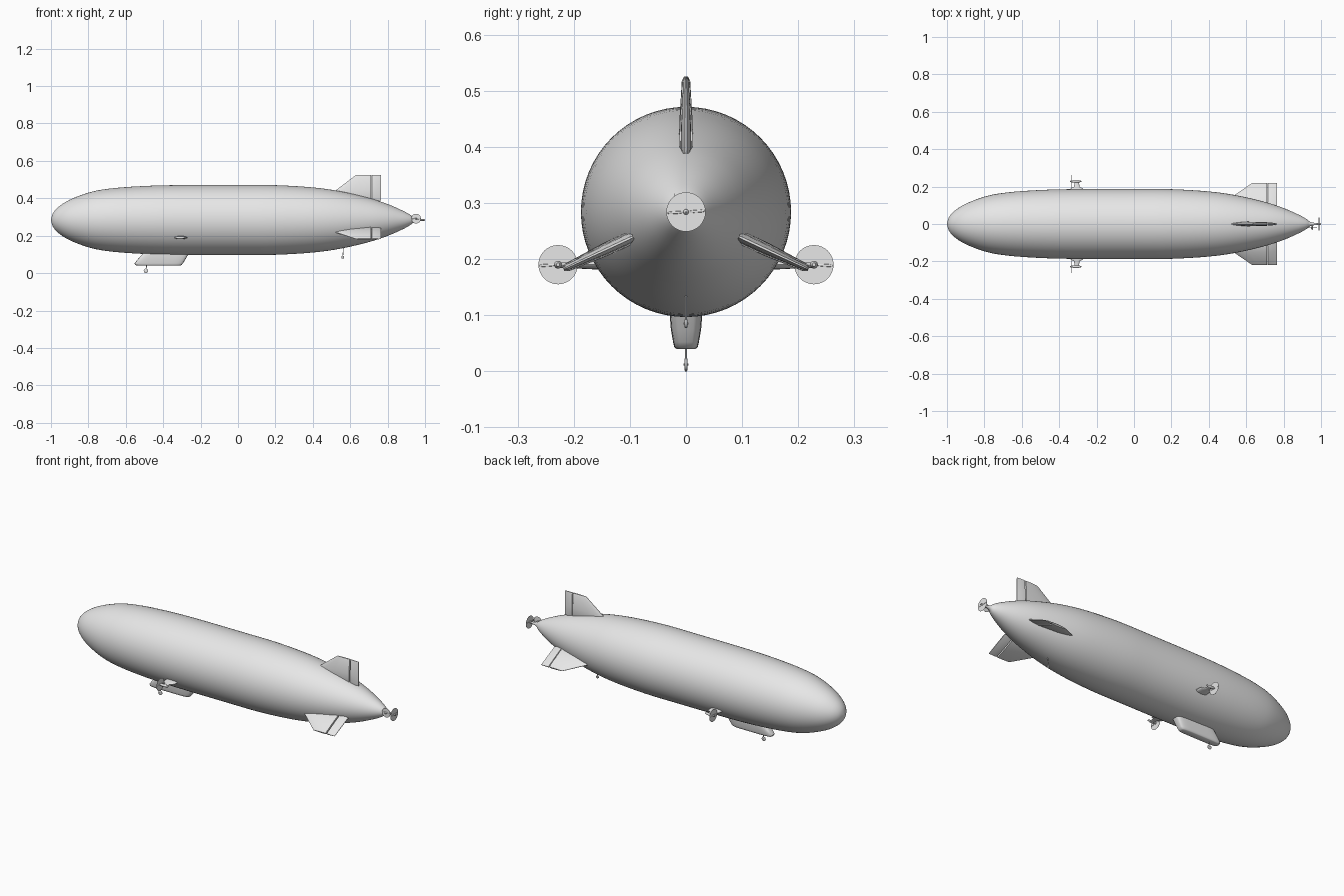
import bpy, bmesh, math
from mathutils import Vector, Matrix

cube = bpy.data.objects.get("Cube")
if cube:
    bpy.data.objects.remove(cube, do_unlink=True)

AXIS_Z = 0.284


def material(name, value):
    mat = bpy.data.materials.new(name)
    mat.use_nodes = True
    colour = (value, value, value, 1)
    mat.diffuse_color = colour
    bsdf = mat.node_tree.nodes["Principled BSDF"]
    bsdf.inputs["Base Color"].default_value = colour
    bsdf.inputs["Roughness"].default_value = 0.6
    return mat


GREY = material("light grey", 0.8)


def finish(bm, name, angle=35):
    bmesh.ops.recalc_face_normals(bm, faces=bm.faces)
    mesh = bpy.data.meshes.new(name)
    bm.to_mesh(mesh)
    bm.free()
    mesh.materials.append(GREY)
    obj = bpy.data.objects.new(name, mesh)
    bpy.context.collection.objects.link(obj)
    bpy.ops.object.select_all(action="DESELECT")
    obj.select_set(True)
    bpy.context.view_layer.objects.active = obj
    bpy.ops.object.shade_smooth_by_angle(angle=math.radians(angle))
    return obj


def loft(name, rings, angle=35):
    """Skin a list of equal-length point rings and cap both ends."""
    bm = bmesh.new()
    loops = [[bm.verts.new(p) for p in ring] for ring in rings]
    for a, b in zip(loops, loops[1:]):
        for i in range(len(a)):
            j = (i + 1) % len(a)
            bm.faces.new((a[i], a[j], b[j], b[i]))
    bm.faces.new(loops[0])
    bm.faces.new(loops[-1])
    return finish(bm, name, angle)


def circle(n):
    return [(math.cos(t * math.tau / n), math.sin(t * math.tau / n)) for t in range(n)]


def turned(name, profile, centre, axis, sides=16):
    """Lathe (distance, radius) pairs around an axis through centre."""
    rot = Vector(axis).to_track_quat("Z", "Y").to_matrix()
    return loft(name, [[Vector(centre) + rot @ Vector((r * c, r * s, d))
                        for c, s in circle(sides)] for d, r in profile])


def rod(name, start, end, radius, sides=10):
    span = Vector(end) - Vector(start)
    return turned(name, [(0, radius), (span.length, radius)], start, span, sides)


def spline(points, steps):
    """Smooth curve through profile points."""
    pts = [Vector(p) for p in points]
    pts = [pts[0]] + pts + [pts[-1]]
    out = []
    for a, b, c, d in zip(pts, pts[1:], pts[2:], pts[3:]):
        for k in range(steps):
            t = k / steps
            out.append(0.5 * (2 * b + (c - a) * t + (2 * a - 5 * b + 4 * c - d) * t ** 2
                              + (3 * b - a - 3 * c + d) * t ** 3))
    return out + [pts[-1]]


# Envelope
hull_profile = [(-1, 0.001), (-0.99, 0.035), (-0.96, 0.07), (-0.9, 0.108), (-0.8, 0.146),
                (-0.7, 0.166), (-0.55, 0.179), (-0.35, 0.186), (0, 0.187), (0.2, 0.186),
                (0.4, 0.174), (0.55, 0.153), (0.7, 0.118), (0.8, 0.085), (0.88, 0.05),
                (0.92, 0.028), (0.94, 0.013), (0.96, 0.007), (0.975, 0.006)]
turned("envelope", [tuple(p) for p in spline(hull_profile, 4)], (0, 0, AXIS_Z), (1, 0, 0), 64)


# Tail fins with hinged control surfaces, set radially round the hull
def fin_piece(name, sections, angle):
    turn = Matrix.Rotation(angle, 3, "X")
    rings = []
    for height, front, back, front_t, mid_t, back_t in sections:
        shape = [(0, front_t * 0.4), (0.04, front_t), (0.2, (front_t + mid_t) / 2),
                 (0.5, mid_t), (1, back_t)]
        outline = shape + [(u, -t) for u, t in reversed(shape)]
        rings.append([turn @ Vector((front + (back - front) * u, t, height))
                      + Vector((0, 0, AXIS_Z)) for u, t in outline])
    return loft(name, rings)


for label, degrees in (("top", 0), ("left", 115), ("right", -115)):
    angle = math.radians(degrees)
    fin, rudder = [], []
    for height, front, scale in ((0.104, 0.45, 0.7), (0.112, 0.46, 1), (0.16, 0.525, 0.95),
                                 (0.234, 0.622, 0.6), (0.241, 0.632, 0.3)):
        fin.append((height, front, 0.71, 0.004 * scale, 0.0125 * scale, 0.0115 * scale))
        rudder.append((height, 0.714, 0.764, 0.0095 * scale, 0.008 * scale, 0.002 * scale))
    fin_piece(label + "_fin", fin, angle)
    fin_piece(label + "_control_surface", rudder, angle)


# Propellers: thin spinning disc, two blades and a spinner
def propeller(name, centre, axis, radius, tilt):
    centre, axis = Vector(centre), Vector(axis)
    rot = axis.to_track_quat("Z", "Y").to_matrix()
    turned(name + "_disc", [(-0.0004, radius), (0.0004, radius)], centre, axis, 32)
    side = axis.cross(Vector((0, 0, 1))).normalized()
    up = side.cross(axis)
    for sign in (-1, 1):
        out = sign * (side * math.cos(tilt) + up * math.sin(tilt))
        flat = out.cross(axis)
        rings = []
        for u, width in ((0.05, 0.0012), (0.4, 0.0026), (0.8, 0.0026), (0.98, 0.001)):
            rings.append([centre + out * radius * u + flat * width * c + axis * 0.0018 * s
                          for c, s in circle(8)])
        loft(name + "_blade", rings)
    turned(name + "_spinner", [(-0.004, 0.005), (0.004, 0.005), (0.008, 0.004), (0.011, 0.001)],
           centre, axis, 12)


# Side engines on short swept pylons
for label, s in (("left", 1), ("right", -1)):
    rings = []
    for y, chord, thick, z in ((0.15, 0.036, 0.009, 0.19), (0.19, 0.034, 0.007, 0.19),
                               (0.2, 0.014, 0.005, 0.189), (0.228, 0.012, 0.005, 0.189)):
        rings.append([(-0.306 + chord * c, s * y, z + thick * v) for c, v in circle(16)])
    loft(label + "_pylon", rings)
    hub = (-0.332, s * 0.228, 0.19)
    turned(label + "_engine", [(0, 0.004), (0.008, 0.007), (0.035, 0.007), (0.05, 0.003)],
           hub, (1, 0, 0))
    propeller(label + "_propeller", hub, (-1, 0, 0), 0.035, -0.06 * s)

# Tail pusher propeller and sideways tail rotor
propeller("tail_propeller", (0.989, 0, AXIS_Z), (1, 0, 0), 0.035, -0.06)
rod("tail_shaft", (0.96, 0, AXIS_Z), (0.989, 0, AXIS_Z), 0.005)
rod("tail_rotor_shaft", (0.952, 0, 0.288), (0.952, -0.02, 0.291), 0.004)
propeller("tail_rotor", (0.952, -0.02, 0.291), (0, -1, 0), 0.026, 0.1)


# Gondola under the hull
def rounded_plan(z, front, back, half_width, n=40):
    ring = []
    for c, s in circle(n):
        x = math.copysign(abs(c) ** 0.4, c) * (back - front) / 2 + (front + back) / 2
        ring.append((x, math.copysign(abs(s) ** 0.4, s) * half_width, z))
    return ring


loft("gondola", [rounded_plan(*row) for row in (
    (0.04, -0.535, -0.31, 0.017), (0.043, -0.549, -0.302, 0.021),
    (0.052, -0.553, -0.294, 0.023), (0.075, -0.535, -0.28, 0.027),
    (0.1, -0.512, -0.266, 0.029), (0.12, -0.495, -0.255, 0.029))], 50)


# Landing wheels on struts
def wheel(name, x, z, radius, half_width, strut_top):
    turned(name, [(-half_width, radius * 0.75), (-half_width * 0.5, radius),
                  (half_width * 0.5, radius), (half_width, radius * 0.75)],
           (x, 0, z), (0, 1, 0), 20)
    rod(name + "_strut", (x + 0.004, 0, strut_top), (x, 0, z), 0.002)
    rod(name + "_axle", (x, -half_width * 1.6, z), (x, half_width * 1.6, z), 0.002)


wheel("front_wheel", -0.492, 0.012, 0.012, 0.003, 0.045)
wheel("rear_wheel", 0.56, 0.085, 0.008, 0.003, 0.138)
